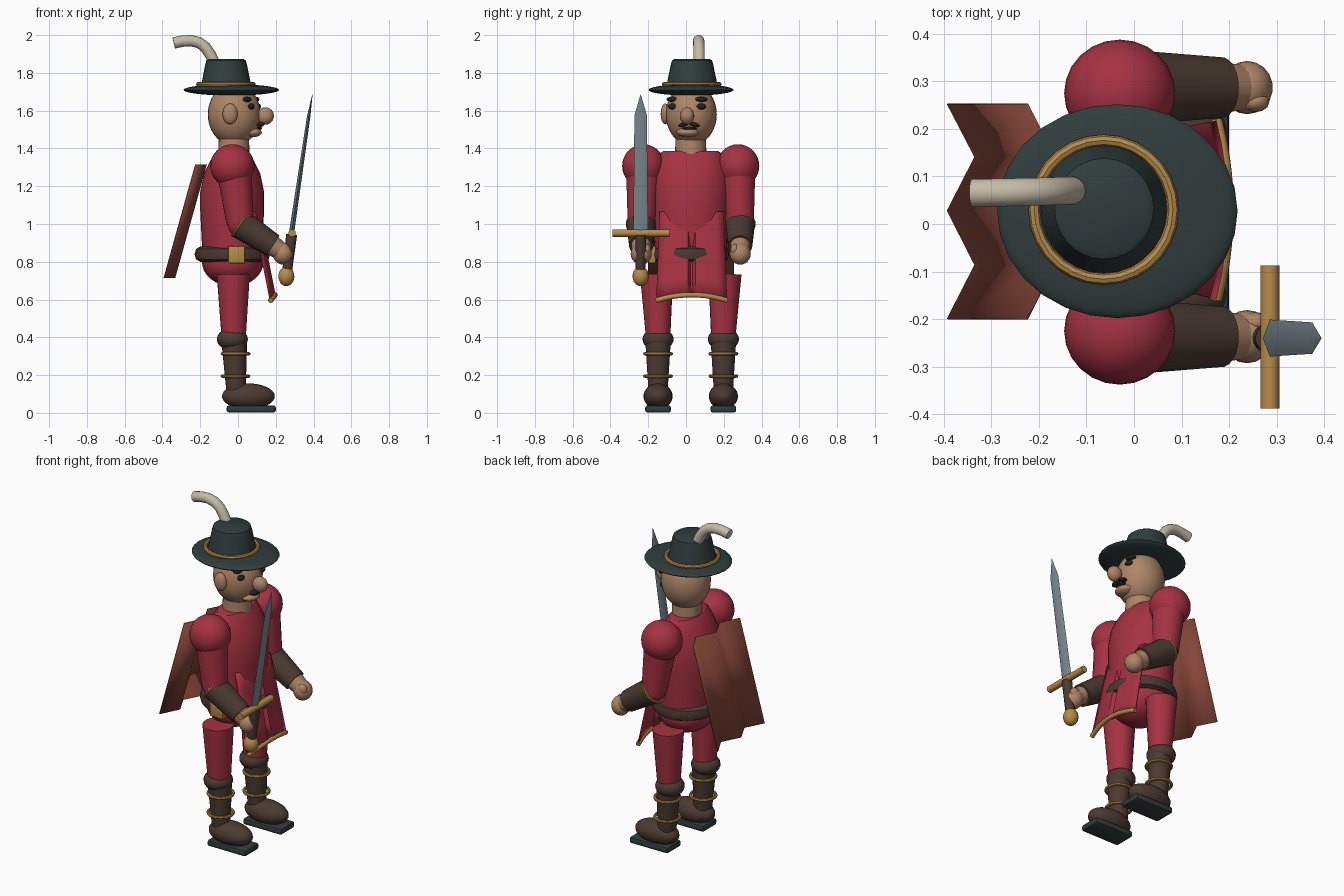
import bpy, bmesh, math
from mathutils import Vector, Matrix

if "Cube" in bpy.data.objects:
    bpy.data.objects.remove(bpy.data.objects["Cube"])

CY = 0.025  # mid plane of the body


def colour(name, rgb):
    m = bpy.data.materials.new(name)
    m.diffuse_color = (*rgb, 1)
    m.use_nodes = True
    m.node_tree.nodes["Principled BSDF"].inputs["Base Color"].default_value = m.diffuse_color
    return m


RED = colour("crimson cloth", (0.38, 0.032, 0.055))
SKIN = colour("skin", (0.42, 0.235, 0.135))
HAT = colour("dark green felt", (0.03, 0.046, 0.046))
BROWN = colour("dark leather", (0.07, 0.043, 0.031))
GOLD = colour("gold", (0.47, 0.26, 0.068))
STEEL = colour("steel", (0.20, 0.26, 0.29))
CREAM = colour("cream feather", (0.56, 0.50, 0.39))
RUST = colour("rust cape", (0.24, 0.062, 0.04))
BLACK = colour("dark hair", (0.02, 0.015, 0.013))


def finish(name, bm, mat):
    bmesh.ops.recalc_face_normals(bm, faces=bm.faces)
    me = bpy.data.meshes.new(name)
    bm.to_mesh(me)
    bm.free()
    ob = bpy.data.objects.new(name, me)
    bpy.context.collection.objects.link(ob)
    me.materials.append(mat)
    return ob


def ball(name, loc, radii, mat, seg=24, rot=None):
    bm = bmesh.new()
    bmesh.ops.create_uvsphere(bm, u_segments=seg, v_segments=seg * 2 // 3, radius=1)
    m = Matrix.Translation(loc) @ (rot or Matrix()) @ Matrix.Diagonal((*radii, 1))
    bm.transform(m)
    return finish(name, bm, mat)


def frame(p, q):
    """Matrix at p whose local z points to q."""
    d = Vector(q) - Vector(p)
    return Matrix.Translation(p) @ d.to_track_quat('Z', 'Y').to_matrix().to_4x4()


def limb(name, p, q, r1, r2, mat, seg=20):
    h = (Vector(q) - Vector(p)).length
    bm = bmesh.new()
    bmesh.ops.create_cone(bm, cap_ends=True, segments=seg, radius1=r1, radius2=r2, depth=h)
    bm.transform(frame(p, q) @ Matrix.Translation((0, 0, h / 2)))
    return finish(name, bm, mat)


def box(name, loc, size, mat, bevel=0.0):
    bm = bmesh.new()
    bmesh.ops.create_cube(bm, size=1)
    bm.transform(Matrix.Translation(loc) @ Matrix.Diagonal((*size, 1)))
    if bevel:
        bmesh.ops.bevel(bm, geom=bm.edges[:], offset=bevel, segments=2, affect='EDGES', profile=0.5)
    return finish(name, bm, mat)


def skin_rings(bm, rings):
    vs = [[bm.verts.new(c) for c in r] for r in rings]
    n = len(vs[0])
    for a, b in zip(vs, vs[1:]):
        for i in range(n):
            bm.faces.new((a[i], a[(i + 1) % n], b[(i + 1) % n], b[i]))
    bm.faces.new(vs[0][::-1])
    bm.faces.new(vs[-1])


def loft(name, cx, cy, rings, mat, seg=28):
    """Stack of ellipses given as (z, x radius, y radius)."""
    bm = bmesh.new()
    t = [2 * math.pi * i / seg for i in range(seg)]
    skin_rings(bm, [[(cx + a * math.cos(k), cy + b * math.sin(k), z) for k in t] for z, a, b in rings])
    return finish(name, bm, mat)


def ring(name, loc, major, minor, mat, towards=(0, 0, 1), seg=28, sides=8):
    bm = bmesh.new()
    g = [[bm.verts.new(((major + minor * math.cos(v)) * math.cos(u),
                        (major + minor * math.cos(v)) * math.sin(u), minor * math.sin(v)))
          for v in (2 * math.pi * j / sides for j in range(sides))]
         for u in (2 * math.pi * i / seg for i in range(seg))]
    for i in range(seg):
        for j in range(sides):
            i2, j2 = (i + 1) % seg, (j + 1) % sides
            bm.faces.new((g[i][j], g[i2][j], g[i2][j2], g[i][j2]))
    bm.transform(frame(loc, Vector(loc) + Vector(towards)))
    return finish(name, bm, mat)


def tube(name, pts, r, mat, seg=12):
    """Round tube through the points."""
    pts = [Vector(p) for p in pts]
    rings = []
    for i, p in enumerate(pts):
        d = (pts[min(i + 1, len(pts) - 1)] - pts[max(i - 1, 0)]).normalized()
        ref = Vector((0, 1, 0)) if abs(d.y) < 0.7 else Vector((0, 0, 1))
        u = d.cross(ref).normalized()
        w = d.cross(u)
        rings.append([p + r * (u * math.cos(k) + w * math.sin(k))
                      for k in (2 * math.pi * j / seg for j in range(seg))])
    bm = bmesh.new()
    skin_rings(bm, rings)
    return finish(name, bm, mat)


def sheet(name, grid, mat, thick=0.0):
    bm = bmesh.new()
    v = [[bm.verts.new(c) for c in row] for row in grid]
    for a, b in zip(v, v[1:]):
        for i in range(len(a) - 1):
            bm.faces.new((a[i], a[i + 1], b[i + 1], b[i]))
    ob = finish(name, bm, mat)
    if thick:
        mod = ob.modifiers.new("thickness", 'SOLIDIFY')
        mod.thickness, mod.offset = thick, 0
    return ob


# hat: brim, crown, band and curved feather
ball("hat_brim", (-0.035, 0.027, 1.71), (0.253, 0.225, 0.03), HAT, 28)
loft("hat_crown", -0.063, 0.032, [(1.71, 0.137, 0.14), (1.845, 0.11, 0.112),
                                  (1.866, 0.104, 0.106), (1.873, 0.093, 0.095)], HAT)
ring("hat_band", (-0.064, 0.03, 1.74), 0.146, 0.012, GOLD)
tube("feather", [(-0.12, 0.07, 1.84), (-0.145, 0.07, 1.895), (-0.172, 0.069, 1.935), (-0.205, 0.068, 1.96),
                 (-0.25, 0.067, 1.971), (-0.295, 0.066, 1.968), (-0.34, 0.065, 1.958)], 0.03, CREAM, 14)

# head and neck
HC, HR = Vector((-0.02, 0.028, 1.58)), (0.14, 0.135, 0.165)
ball("head", HC, HR, SKIN, 28)
limb("neck", (-0.022, CY, 1.33), (-0.022, CY, 1.46), 0.085, 0.08, SKIN, 24)
ball("ear", (-0.042, -0.11, 1.583), (0.04, 0.024, 0.055), SKIN, 16)
ball("nose", (0.145, 0.006, 1.572), (0.046, 0.038, 0.046), SKIN, 18)
ball("lower_lip", (0.075, 0.01, 1.485), (0.052, 0.06, 0.026), SKIN, 18)


def face_x(y, z):
    k = 1 - ((y - HC.y) / HR[1]) ** 2 - ((z - HC.z) / HR[2]) ** 2
    return HC.x + HR[0] * math.sqrt(max(k, 0))


for y in (-0.07, 0.08):
    ball("eye", (face_x(y, 1.622), y, 1.622), (0.018, 0.026, 0.016), BLACK, 14)
    ball("eyebrow", (face_x(y, 1.66), y, 1.66), (0.025, 0.034, 0.014), BLACK, 14)
for s in (-1, 1):
    ball("moustache", (0.118, 0.015 + s * 0.026, 1.528), (0.022, 0.032, 0.011), BLACK, 14,
         Matrix.Rotation(-s * 0.3, 4, 'X'))
ball("mouth", (0.112, 0.018, 1.507), (0.016, 0.04, 0.008), BLACK, 14)

# torso, hips, belt
loft("torso", -0.031, CY, [(0.80, 0.155, 0.185), (0.95, 0.163, 0.195), (1.07, 0.169, 0.202), (1.17, 0.169, 0.205),
                           (1.27, 0.148, 0.2), (1.335, 0.115, 0.18), (1.375, 0.09, 0.16),
                           (1.387, 0.08, 0.145)], RED, 32)
ball("hips", (-0.028, CY, 0.80), (0.163, 0.175, 0.13), RED)
loft("belt", -0.03, CY, [(0.80, 0.17, 0.175), (0.812, 0.192, 0.197), (0.84, 0.2, 0.205),
                         (0.868, 0.192, 0.197), (0.88, 0.17, 0.175)], BROWN, 32)
box("belt_buckle", (-0.008, -0.18, 0.838), (0.09, 0.04, 0.092), GOLD, 0.008)

# front tabard with centre fold and gold hem
TY, TW = 0.03, 0.187


def tabard(u, t):
    bottom = 0.625 - 0.03 * u * u
    z = 1.065 + (bottom - 1.065) * t
    fold = 0.022 if abs(u) < 0.05 else 0
    return (0.196 - (z - 0.625) * 0.2 - 0.03 * u * u - fold, TY + TW * u * (0.9 + 0.1 * t), z)


cols = [-1, -0.75, -0.5, -0.25, -0.12, -0.04, 0.04, 0.12, 0.25, 0.5, 0.75, 1]
sheet("tabard", [[tabard(u, t / 5) for u in cols] for t in range(6)], RED, 0.008)
tube("tabard_hem", [tabard(u / 5, 1) if u else (0.196, TY, 0.625) for u in range(-5, 6)], 0.014, GOLD, 10)

# pleated cape
pleats = [(0.253, 0), (0.141, 1), (0.028, 0), (-0.086, 1), (-0.2, 0)]
sheet("cape", [[(x + 0.058 * k, y, z) for y, k in pleats]
               for x, z in ((-0.225, 1.315), (-0.392, 0.715))], RUST, 0.004)

# legs and boots
for s in (-1, 1):
    y = CY + s * 0.173
    limb("thigh", (-0.023, y, 0.42), (-0.025, y + s * 0.008, 0.735), 0.066, 0.088, RED, 22)
    ball("boot_knee", (-0.03, y, 0.39), (0.082, 0.082, 0.06), BROWN)
    limb("boot_shaft", (-0.01, y, 0.11), (-0.02, y, 0.38), 0.051, 0.068, BROWN, 22)
    for z in (0.195, 0.313):
        ring("boot_ring", (-0.013, y, z), 0.07, 0.009, GOLD)
    ball("shoe", (0.055, y, 0.088), (0.14, 0.077, 0.068), BROWN)
    box("sole", (0.07, y, 0.021), (0.26, 0.136, 0.038), HAT, 0.012)

# arms
for s in (-1, 1):
    y = CY + s * 0.25
    ya, yh = CY + s * 0.262, CY + s * 0.262
    ball("puff_shoulder", (-0.03, y, 1.307), (0.117, 0.113, 0.115), RED)
    elbow, wrist = Vector((0.012, ya, 1.0)), Vector((0.185, yh, 0.885))
    limb("upper_arm", (-0.02, y, 1.28), elbow, 0.092, 0.072, RED, 22)
    ball("elbow", elbow, (0.068, 0.068, 0.068), RED, 18)
    limb("forearm_cuff", elbow, wrist, 0.078, 0.064, BROWN, 22)
    ring("cuff_trim", elbow, 0.074, 0.008, GOLD, wrist - elbow)
    limb("wrist", (0.165, yh, 0.9), (0.24, yh, 0.845), 0.056, 0.046, SKIN, 18)
    ball("hand", (0.238, yh, 0.843), (0.054, 0.056, 0.058), SKIN, 18)
    ball("thumb", (0.255, yh - s * 0.03, 0.865), (0.03, 0.022, 0.03), SKIN, 12)

# sword: blade with ridge, guard, grip and pommel
SY = -0.24
bm = bmesh.new()
skin_rings(bm, [[(x - th, SY, z), (x, SY - w, z), (x + th, SY, z), (x, SY + w, z)]
                for x, z, w, th in ((0.283, 0.95, 0.039, 0.014), (0.375, 1.575, 0.033, 0.009),
                                    (0.394, 1.685, 0.001, 0.001))])
finish("sword_blade", bm, STEEL)
limb("sword_guard", (0.286, -0.388, 0.952), (0.286, -0.087, 0.952), 0.02, 0.02, GOLD, 16)
limb("sword_grip", (0.26, SY, 0.75), (0.284, SY, 0.945), 0.026, 0.029, BROWN, 16)
ball("sword_pommel", (0.256, SY, 0.723), (0.043, 0.043, 0.052), GOLD, 18)

# smooth rounded parts, keep sharp edges
bpy.ops.object.select_all(action='SELECT')
bpy.context.view_layer.objects.active = bpy.context.scene.objects["torso"]
bpy.ops.object.shade_smooth_by_angle(angle=math.radians(40))
